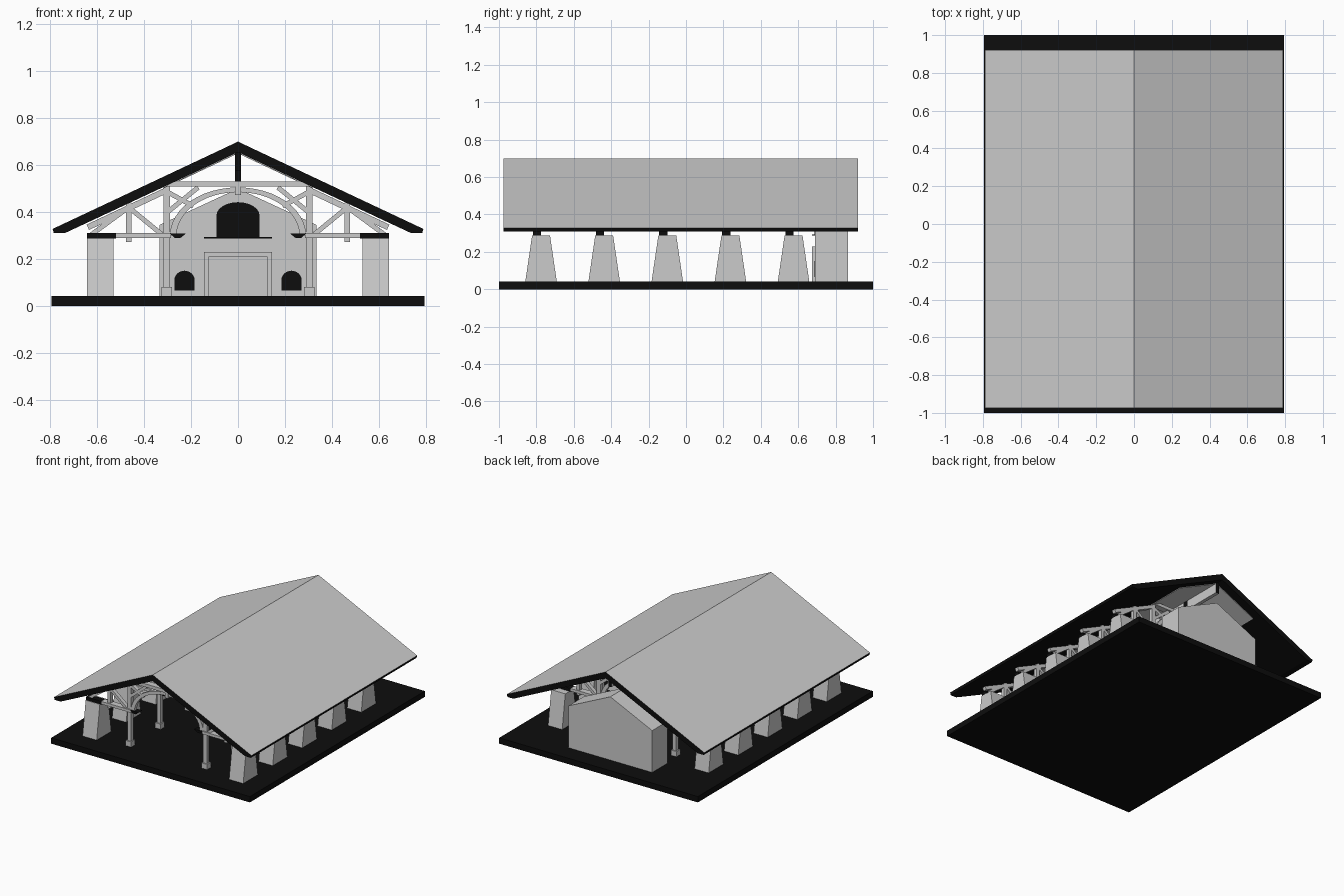
import bpy, bmesh, math

if "Cube" in bpy.data.objects:
    bpy.data.objects.remove(bpy.data.objects["Cube"])

black = bpy.data.materials.new("black")
black.diffuse_color = (0.004, 0.004, 0.004, 1)
black.use_nodes = True
black.node_tree.nodes["Principled BSDF"].inputs["Base Color"].default_value = black.diffuse_color
grey = bpy.data.materials.new("grey")
grey.diffuse_color = (0.6, 0.6, 0.6, 1)
grey.use_nodes = True
grey.node_tree.nodes["Principled BSDF"].inputs["Base Color"].default_value = grey.diffuse_color


def prism(name, polys, spans, mat=None, axis='y', mirror=False):
    """Extrude 2D outlines over every span along the axis, in one object."""
    bm = bmesh.new()
    for sx in ((1, -1) if mirror else (1,)):
        for pts in polys:
            for a, b in spans:
                if axis == 'y':
                    rings = [[bm.verts.new((sx * u, w, v)) for u, v in pts] for w in (a, b)]
                else:
                    rings = [[bm.verts.new((sx * w, u, v)) for u, v in pts] for w in (a, b)]
                n = len(pts)
                bm.faces.new(rings[0])
                bm.faces.new(rings[1][::-1])
                for i in range(n):
                    j = (i + 1) % n
                    bm.faces.new((rings[0][j], rings[0][i], rings[1][i], rings[1][j]))
    bmesh.ops.recalc_face_normals(bm, faces=bm.faces)
    me = bpy.data.meshes.new(name)
    bm.to_mesh(me)
    bm.free()
    ob = bpy.data.objects.new(name, me)
    bpy.context.collection.objects.link(ob)
    if mat:
        me.materials.append(mat)
    return ob


def rect(x0, x1, z0, z1):
    return [(x0, z0), (x1, z0), (x1, z1), (x0, z1)]


def bar(p, q, w):
    dx, dz = q[0] - p[0], q[1] - p[1]
    l = math.hypot(dx, dz)
    ox, oz = -dz / l * w / 2, dx / l * w / 2
    return [(p[0] + ox, p[1] + oz), (q[0] + ox, q[1] + oz),
            (q[0] - ox, q[1] - oz), (p[0] - ox, p[1] - oz)]


def arc(cx, cz, a, b, n=16):
    return [(cx + a * math.cos(math.pi * i / n), cz + b * math.sin(math.pi * i / n))
            for i in range(n + 1)]


def arched(cx, hw, z0, spring, rise):
    return [(cx - hw, z0), (cx + hw, z0)] + arc(cx, spring, hw, rise, 12)


# Floor slab
prism("floor_slab", [rect(-0.795, 0.795, 0, 0.042)], [(-1, 1)], black)

# Gable roof: black slab with grey upper faces
half = [(0.79, 0.328), (0.785, 0.31), (0.738, 0.31)]
roof = prism("roof", [[(0, 0.70)] + half + [(0, 0.655)] +
                      [(-x, z) for x, z in half[::-1]]], [(-0.975, 0.92)], black)
roof.data.materials.append(grey)
for f in roof.data.polygons:
    if f.normal.z > 0.5:
        f.material_index = 1

# Grey ceiling boards over the nave and the ridge beam
prism("ceiling_boards", [[(0.012, 0.649), (0.32, 0.504), (0.32, 0.499), (0.012, 0.644)]],
      [(-0.82, 0.86)], grey, mirror=True)
ridge = prism("ridge_beam", [rect(-0.013, 0.013, 0.575, 0.655)], [(-0.83, 0.87)], grey)
ridge.data.materials.append(black)
for f in ridge.data.polygons:
    if abs(f.normal.y) > 0.5:
        f.material_index = 1

# Tapered outer piers and the truss rows
rows = [-0.797 + 0.3375 * i for i in range(5)]
thin = [(y - 0.014, y + 0.014) for y in rows]
wide = [(y - 0.022, y + 0.022) for y in rows]
prism("pier", [[(y - 0.062, 0.042), (y + 0.106, 0.042), (y + 0.07, 0.287), (y - 0.026, 0.287)]
               for y in rows], [(0.53, 0.643)], axis='x', mirror=True)
prism("beam_end", [rect(0.52, 0.643, 0.287, 0.31),
                   [(0.27, 0.29), (0.245, 0.29), (0.222, 0.308), (0.29, 0.308)]],
      wide, black, mirror=True)
prism("hammer_beam", [rect(0.285, 0.52, 0.29, 0.31)], wide, mirror=True)

# Inner posts with plinths
prism("inner_post", [rect(0.289, 0.318, 0.042, 0.515)], thin, mirror=True)
prism("post_plinth", [rect(0.282, 0.326, 0.042, 0.08)], wide, mirror=True)

# Truss timbers
prism("truss_struts", [
    rect(0.454, 0.478, 0.272, 0.44),              # side hanger
    bar((0.63, 0.30), (0.466, 0.42), 0.02),       # outer brace
    bar((0.325, 0.305), (0.466, 0.42), 0.02),     # inner brace
    bar((0.64, 0.335), (0.30, 0.495), 0.025),     # rafter
    bar((0.30, 0.40), (0.17, 0.505), 0.02),       # corner brace
    bar((0.30, 0.485), (0.19, 0.425), 0.02),
], thin, mirror=True)
prism("collar_beam", [rect(-0.30, 0.30, 0.508, 0.531)], wide)
prism("king_post", [rect(-0.013, 0.013, 0.531, 0.655)], wide, black)
prism("arch_rib", [arc(0, 0.30, 0.29, 0.205, 24) + arc(0, 0.30, 0.262, 0.185, 24)[::-1]], thin)
prism("arch_pendant", [rect(-0.012, 0.012, 0.472, 0.51)], wide)

# Rear building with gabled top
prism("rear_building", [[(-0.335, 0.042), (0.335, 0.042), (0.335, 0.345),
                         (0, 0.50), (-0.335, 0.345)]], [(0.69, 0.865)])

# Facade details: door, sill, arched openings
prism("door_frame", [[(-0.145, 0.042), (-0.145, 0.23), (0.145, 0.23), (0.145, 0.042),
                      (0.125, 0.042), (0.125, 0.208), (-0.125, 0.208), (-0.125, 0.042)]],
      [(0.675, 0.695)])
prism("door_panel", [rect(-0.118, 0.118, 0.042, 0.2)], [(0.684, 0.695)])
prism("window_sill", [rect(-0.145, 0.145, 0.288, 0.294)], [(0.675, 0.695)], black)
prism("main_window", [arched(0, 0.092, 0.294, 0.385, 0.057)], [(0.687, 0.7)], black)
prism("side_window", [arched(0.228, 0.043, 0.065, 0.11, 0.04)], [(0.687, 0.7)],
      black, mirror=True)
